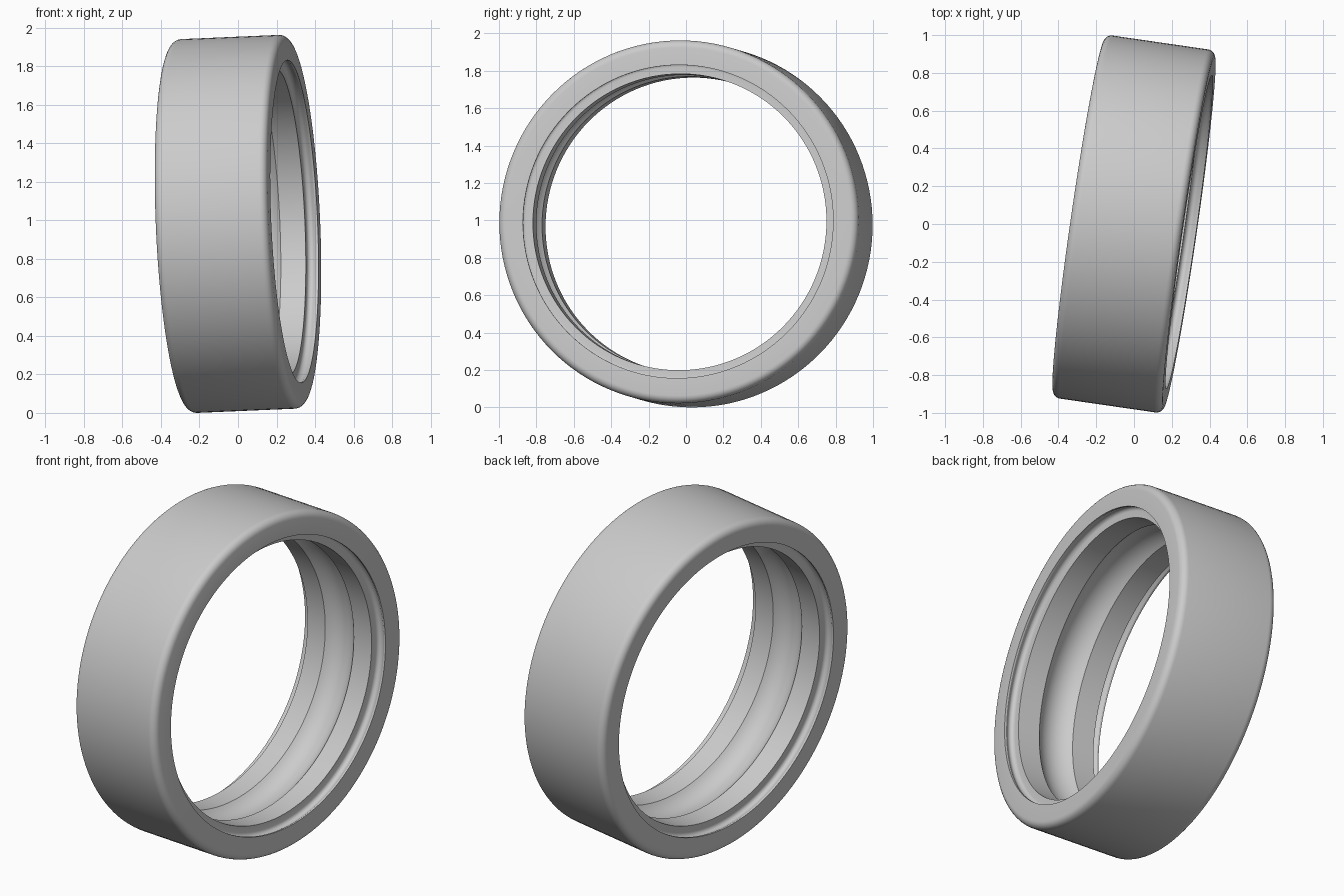
import bpy, bmesh
from math import sin, cos, pi, asin
from mathutils import Vector

cube = bpy.data.objects.get("Cube")
if cube:
    bpy.data.objects.remove(cube, do_unlink=True)

OUTER, HALF_WIDTH, FILLET = 0.971, 0.296, 0.04
LIP, LAND, STEP = 0.838, 0.793, 0.236
RACE_HALF, RACE_DEPTH = 0.105, 0.048
SEGMENTS = 128
AXIS = Vector((1, -0.145, 0.043)).normalized()


def arc(centre, radius, start, end, steps):
    """Points (axial, radial) along a circular arc, angles from the axial direction."""
    angles = [start + (end - start) * i / steps for i in range(steps + 1)]
    return [(centre[0] + radius * cos(a), centre[1] + radius * sin(a)) for a in angles]


# Half cross-section: rounded rim, side face, seal recess, land, ball race
race_radius = (RACE_HALF**2 + RACE_DEPTH**2) / (2 * RACE_DEPTH)
race_centre = (0, LAND + RACE_DEPTH - race_radius)
race_angle = asin(RACE_HALF / race_radius)

half = arc((HALF_WIDTH - FILLET, OUTER - FILLET), FILLET, pi / 2, 0, 6)
half += [(HALF_WIDTH, LIP), (HALF_WIDTH - 0.01, LIP)]
half += arc((STEP + 0.022, LIP - 0.008), 0.022, pi / 4, pi, 8)
half += [(STEP, LAND)]
half += arc(race_centre, race_radius, pi / 2 - race_angle, pi / 2, 8)

# Mirror the half, sharing the bottom of the race
profile = half + [(-a, r) for a, r in reversed(half[:-1])]

# Revolve the cross-section around the axis
bm = bmesh.new()
verts = [bm.verts.new((a, 0, r)) for a, r in profile]
edges = [bm.edges.new((verts[i - 1], verts[i])) for i in range(len(verts))]
bmesh.ops.spin(bm, geom=verts + edges, cent=(0, 0, 0), axis=(1, 0, 0),
               angle=2 * pi, steps=SEGMENTS, use_merge=True)
bmesh.ops.remove_doubles(bm, verts=bm.verts[:], dist=0.0001)
bmesh.ops.recalc_face_normals(bm, faces=bm.faces[:])

# Tilt the ring and stand it on the ground
tilt = Vector((1, 0, 0)).rotation_difference(AXIS).to_matrix()
bmesh.ops.transform(bm, matrix=tilt.to_4x4(), verts=bm.verts[:])
bmesh.ops.translate(bm, vec=(0, 0, -min(v.co.z for v in bm.verts)), verts=bm.verts[:])

mesh = bpy.data.meshes.new("bearing_outer_ring")
bm.to_mesh(mesh)
bm.free()
ring = bpy.data.objects.new("bearing_outer_ring", mesh)
bpy.context.collection.objects.link(ring)

# Plain grey metal
steel = bpy.data.materials.new("light_grey_steel")
steel.use_nodes = True
colour = (0.6, 0.6, 0.6, 1)
steel.diffuse_color = colour
steel.node_tree.nodes["Principled BSDF"].inputs["Base Color"].default_value = colour
mesh.materials.append(steel)

bpy.ops.object.select_all(action="DESELECT")
ring.select_set(True)
bpy.context.view_layer.objects.active = ring
bpy.ops.object.shade_smooth_by_angle(angle=pi / 6)
